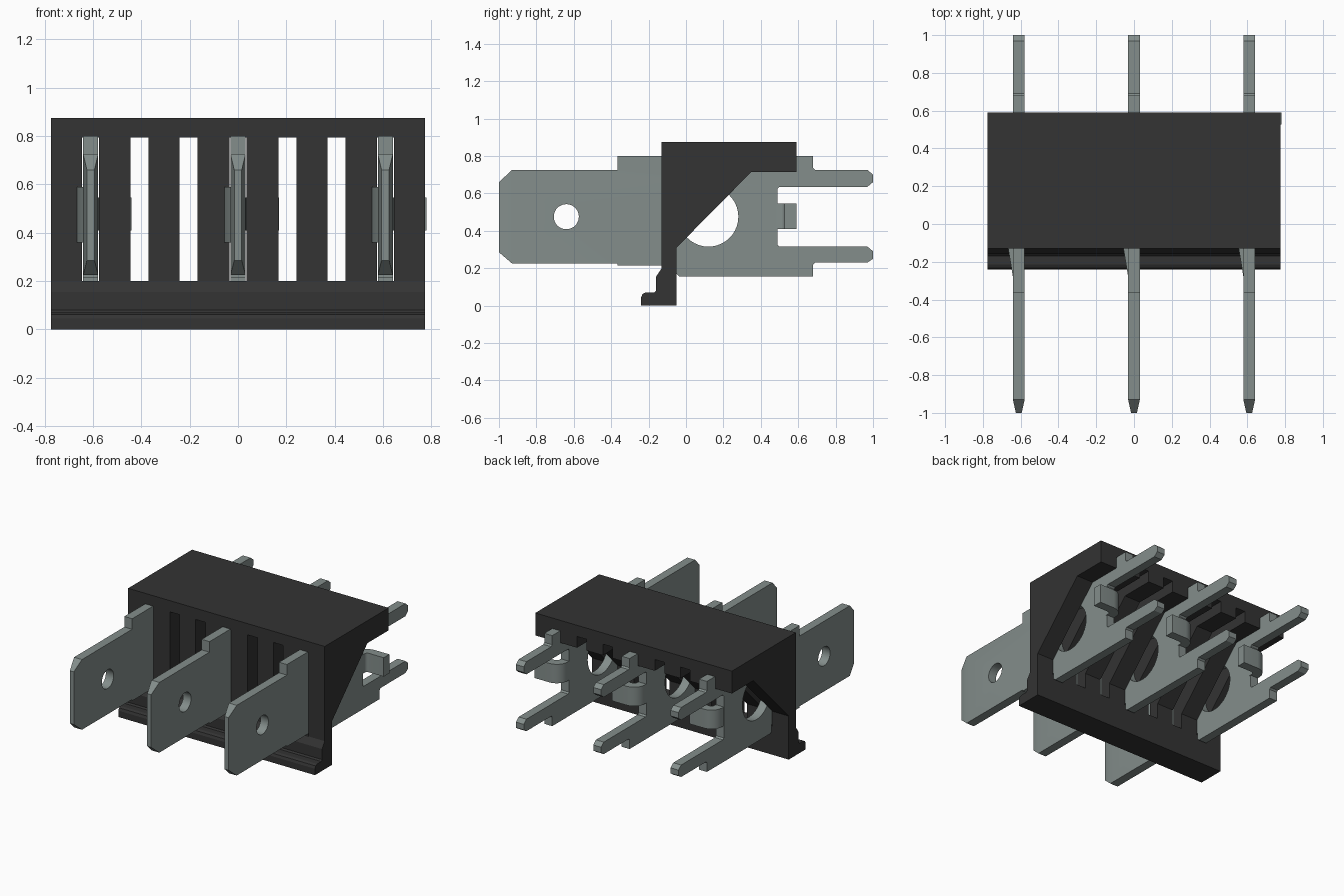
import bpy, bmesh, math
from mathutils import Matrix, Vector

old = bpy.data.objects.get("Cube")
if old:
    bpy.data.objects.remove(old, do_unlink=True)


def make_material(name, rgb):
    m = bpy.data.materials.new(name)
    m.use_nodes = True
    m.diffuse_color = (*rgb, 1)
    bsdf = m.node_tree.nodes["Principled BSDF"]
    bsdf.inputs["Base Color"].default_value = (*rgb, 1)
    bsdf.inputs["Roughness"].default_value = 0.6
    return m


BLACK = make_material("black plastic", (0.033, 0.033, 0.033))
METAL = make_material("grey metal", (0.23, 0.27, 0.26))


def finish(bm, name, mat):
    bmesh.ops.recalc_face_normals(bm, faces=bm.faces)
    mesh = bpy.data.meshes.new(name)
    bm.to_mesh(mesh)
    bm.free()
    mesh.materials.append(mat)
    obj = bpy.data.objects.new(name, mesh)
    bpy.context.collection.objects.link(obj)
    return obj


def extrude(points, place, vec):
    """Extrude a 2D outline; place maps (a, b) to a 3D point."""
    bm = bmesh.new()
    face = bm.faces.new([bm.verts.new(place(a, b)) for a, b in points])
    new = bmesh.ops.extrude_face_region(bm, geom=[face])["geom"]
    bmesh.ops.translate(bm, vec=vec, verts=[v for v in new if isinstance(v, bmesh.types.BMVert)])
    return bm


def side_profile(points, half):
    return extrude(points, lambda y, z: (-half, y, z), (2 * half, 0, 0))


def activate(obj):
    bpy.ops.object.select_all(action='DESELECT')
    obj.select_set(True)
    bpy.context.view_layer.objects.active = obj


def cut(obj, cutter):
    mod = obj.modifiers.new("cut", 'BOOLEAN')
    mod.operation = 'DIFFERENCE'
    mod.solver = 'EXACT'
    mod.object = cutter
    activate(obj)
    bpy.ops.object.modifier_apply(modifier=mod.name)
    bpy.data.objects.remove(cutter, do_unlink=True)


# Housing: wedge-shaped side outline with a foot lip, run along x
housing = finish(side_profile([
    (-0.13, 0.875), (0.59, 0.875), (0.59, 0.715), (0.35, 0.715),
    (-0.05, 0.31), (-0.05, 0), (-0.24, 0), (-0.24, 0.045), (-0.232, 0.062),
    (-0.215, 0.07), (-0.17, 0.07), (-0.16, 0.08), (-0.16, 0.155), (-0.13, 0.2),
], 0.775), "housing", BLACK)

# Slots through the housing from front to back
bm = bmesh.new()
for x in (-0.61, -0.408, -0.205, 0, 0.205, 0.408, 0.61):
    width = 0.07 if x in (-0.61, 0, 0.61) else 0.076
    bmesh.ops.create_cube(bm, size=1, matrix=Matrix.Translation((x, 0.2, 0.4975))
                          @ Matrix.Diagonal((width, 1.2, 0.595, 1)))
cut(housing, finish(bm, "slot_cutter", BLACK))


# Terminal blade: flat spade at the front, two solder pins at the back
HALF = 0.031
OUTLINE = [
    (-1, 0.66), (-0.93, 0.725), (-0.365, 0.725), (-0.365, 0.8), (0.68, 0.8),
    (0.68, 0.735), (0.69, 0.725), (0.97, 0.725), (1, 0.7), (1, 0.66),
    (0.97, 0.635), (0.5, 0.635), (0.49, 0.625), (0.49, 0.325), (0.5, 0.315),
    (0.97, 0.315), (1, 0.29), (1, 0.25), (0.97, 0.23), (0.69, 0.23),
    (0.68, 0.22), (0.68, 0.155), (-0.035, 0.155), (-0.05, 0.17), (-0.05, 0.215),
    (-0.365, 0.215), (-0.365, 0.225), (-0.93, 0.225), (-1, 0.285),
]


def make_blade(name):
    bm = side_profile(OUTLINE, HALF)
    # thin the spade tip
    bmesh.ops.bisect_plane(bm, geom=bm.verts[:] + bm.edges[:] + bm.faces[:],
                           plane_co=(0, -0.93, 0), plane_no=(0, 1, 0))
    for v in bm.verts:
        if v.co.y < -0.99:
            v.co.x *= 0.5
    blade = finish(bm, name, METAL)
    # round holes
    bm = bmesh.new()
    for y, r in ((-0.64, 0.067), (0.12, 0.16)):
        bmesh.ops.create_cone(bm, cap_ends=True, segments=40, radius1=r, radius2=r, depth=0.3,
                              matrix=Matrix.Translation((0, y, 0.475)) @ Matrix.Rotation(math.pi / 2, 4, 'Y'))
    cut(blade, finish(bm, "hole_cutter", METAL))
    return blade


def make_lance(name):
    # locking barb leaning out of the blade's right face
    outline = [(-0.02, -0.3), (-HALF, -0.28), (-0.056, -0.13), (-0.02, -0.13)]
    bm = extrude(outline, lambda x, y: (x, y, 0.36), (0, 0, 0.23))
    return finish(bm, name, METAL)


def make_tab(name):
    # tab between the pins, curling sideways round a bend
    arc = [math.radians(a) for a in range(0, 91, 15)]
    cx, cy = 0.055, 0.505
    outer = [(cx - 0.085 * math.cos(a), cy + 0.085 * math.sin(a)) for a in arc]
    inner = [(cx - 0.022 * math.cos(a), cy + 0.022 * math.sin(a)) for a in reversed(arc)]
    outline = [(-0.03, 0.48)] + outer + [(0.17, 0.59), (0.17, 0.527)] + inner + [(0.033, 0.48)]
    bm = extrude(outline, lambda x, y: (x, y, 0.41), (0, 0, 0.135))
    return finish(bm, name, METAL)


parts = [housing]
for side, x in (("right", -0.61), ("middle", 0), ("left", 0.61)):
    for maker, part in ((make_blade, "blade"), (make_lance, "locking_barb"), (make_tab, "bent_tab")):
        obj = maker(f"{side}_{part}")
        obj.location.x = x
        parts.append(obj)

for obj in parts:
    activate(obj)
    bpy.ops.object.shade_smooth_by_angle(angle=math.radians(25))
